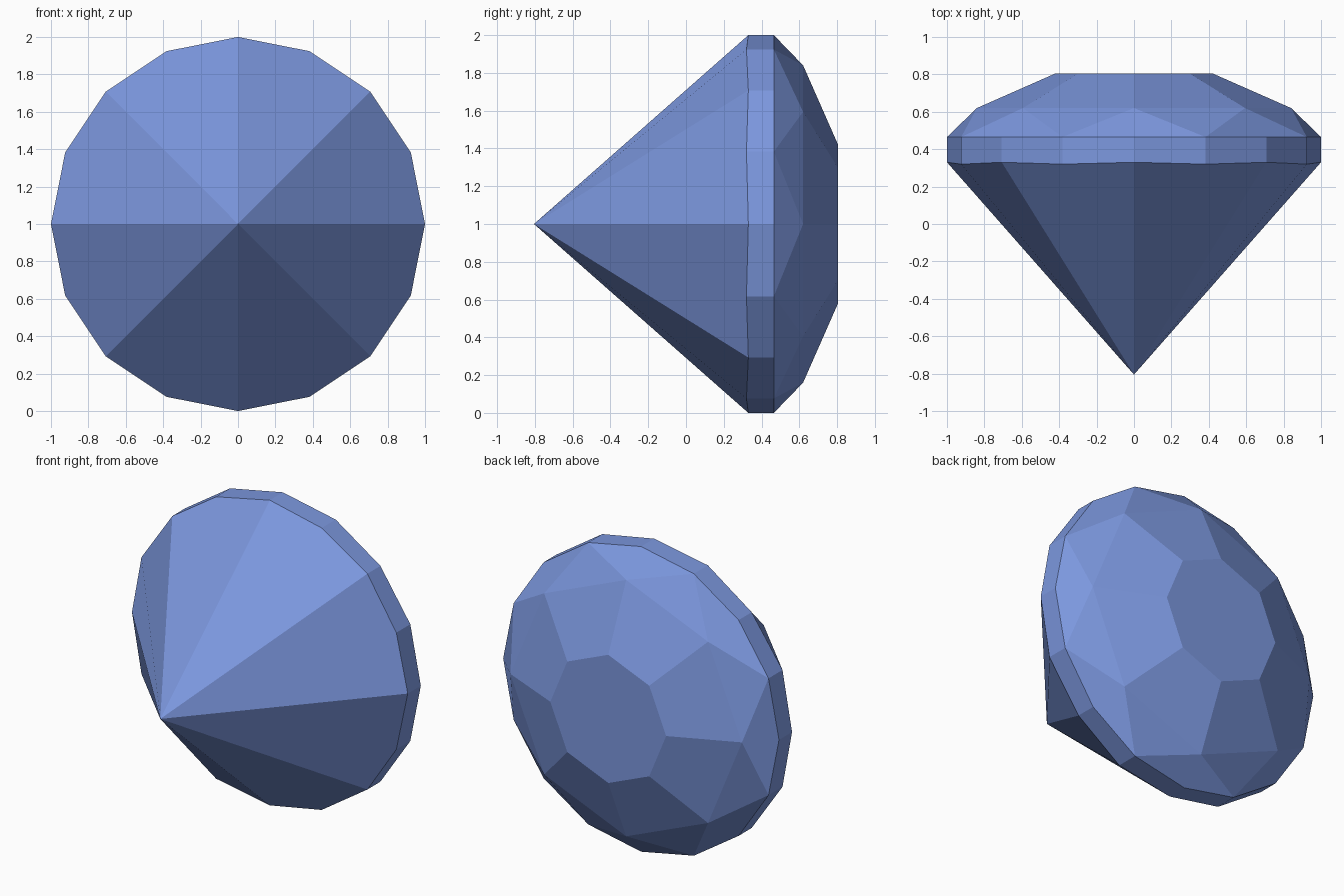
import bpy
import bmesh
import math

if "Cube" in bpy.data.objects:
    bpy.data.objects.remove(bpy.data.objects["Cube"])

CENTRE_Z = 1.0


def ring(bm, count, radius, depth):
    """Ring of vertices around the y axis, depth(i) gives y."""
    return [bm.verts.new((radius * math.cos(2 * math.pi * i / count), depth(i),
                          CENTRE_Z + radius * math.sin(2 * math.pi * i / count)))
            for i in range(count)]


blue = bpy.data.materials.new("gem blue")
blue.diffuse_color = (0.2, 0.31, 0.73, 1.0)
blue.use_nodes = True
blue.node_tree.nodes["Principled BSDF"].inputs["Base Color"].default_value = blue.diffuse_color

bm = bmesh.new()
tip = bm.verts.new((0, -0.805, CENTRE_Z))
front = ring(bm, 16, 1.0, lambda i: 0.32 if i % 2 else 0.33)
back = ring(bm, 16, 1.0, lambda i: 0.465)
crown = ring(bm, 8, 0.84, lambda i: 0.62)
table = ring(bm, 8, 0.42, lambda i: 0.805)

# Girdle band
for i in range(16):
    j = (i + 1) % 16
    bm.faces.new((front[i], front[j], back[j], back[i]))

for k in range(8):
    n = (k + 1) % 8
    a, mid, b = 2 * k, 2 * k + 1, 2 * n
    # Long pavilion facet to the tip
    bm.faces.new((tip, front[a], front[mid], front[b]))
    # Crown kite at the girdle, small triangle, and main facet
    bm.faces.new((crown[k], back[a - 1], back[a], back[mid]))
    bm.faces.new((crown[k], back[mid], crown[n]))
    bm.faces.new((crown[k], crown[n], table[n], table[k]))

# Flat table
bm.faces.new(table)
bmesh.ops.recalc_face_normals(bm, faces=bm.faces)

mesh = bpy.data.meshes.new("gemstone")
bm.to_mesh(mesh)
bm.free()
mesh.materials.append(blue)
gem = bpy.data.objects.new("gemstone", mesh)
bpy.context.collection.objects.link(gem)
